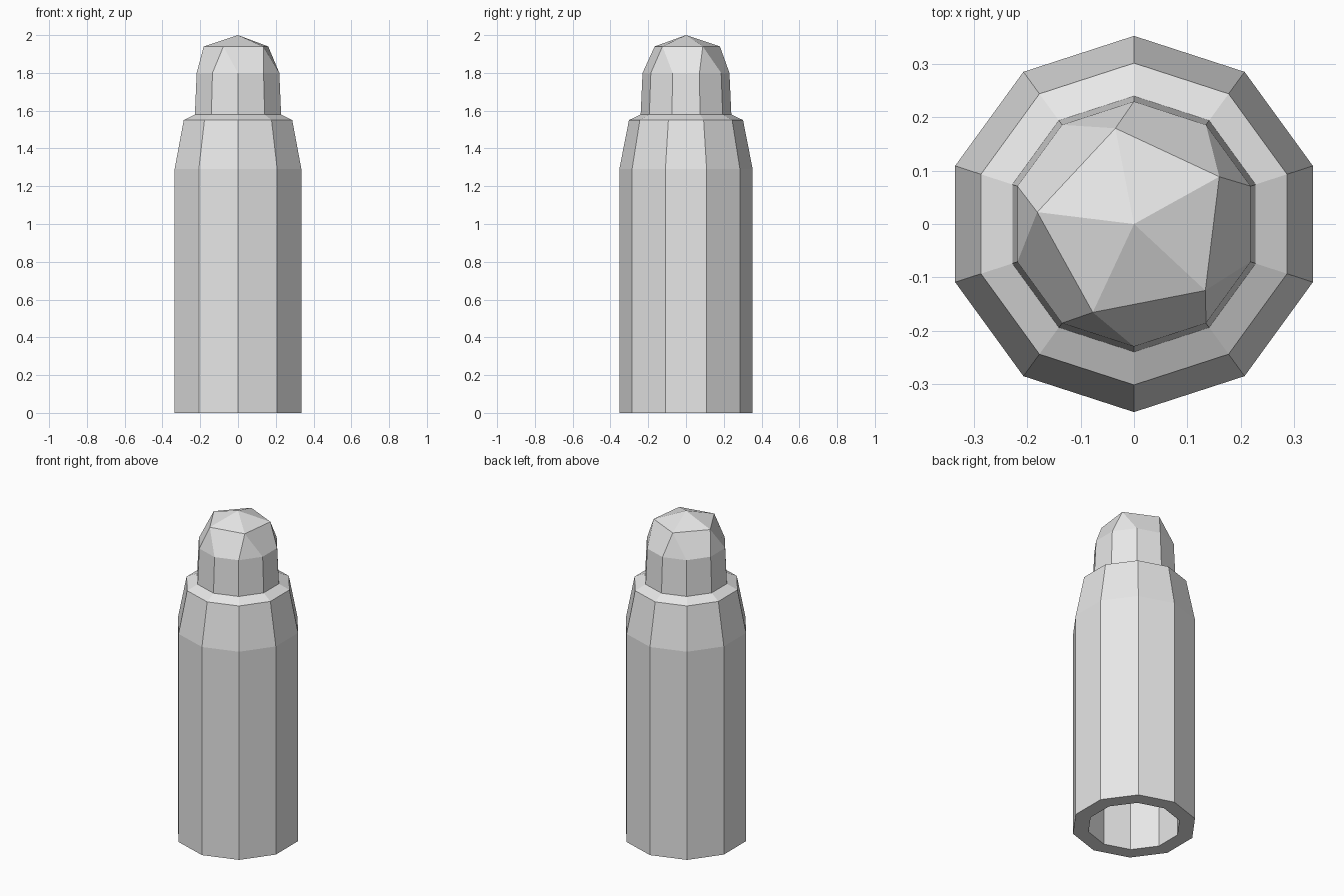
import bpy, bmesh
from math import sin, cos, radians

SIDES = 10

cube = bpy.data.objects.get("Cube")
if cube:
    bpy.data.objects.remove(cube, do_unlink=True)

grey = bpy.data.materials.new("light_grey")
grey.use_nodes = True
grey.diffuse_color = (0.8, 0.8, 0.8, 1)
grey.node_tree.nodes["Principled BSDF"].inputs["Base Color"].default_value = (0.8, 0.8, 0.8, 1)


def ring(bm, radius, z, count=SIDES, start=90):
    """Regular polygon of vertices, counter-clockwise from the start angle."""
    angles = [radians(start + 360 * i / count) for i in range(count)]
    return [bm.verts.new((radius * cos(a), radius * sin(a), z)) for a in angles]


def bridge(bm, low, high):
    n = len(low)
    for i in range(n):
        j = (i + 1) % n
        bm.faces.new((low[i], low[j], high[j], high[i]))


def loft(bm, profile):
    rings = [ring(bm, r, z) for r, z in profile]
    for low, high in zip(rings, rings[1:]):
        bridge(bm, low, high)
    return rings


def finish(bm, name):
    mesh = bpy.data.meshes.new(name)
    bmesh.ops.recalc_face_normals(bm, faces=bm.faces)
    bm.to_mesh(mesh)
    bm.free()
    mesh.materials.append(grey)
    obj = bpy.data.objects.new(name, mesh)
    bpy.context.collection.objects.link(obj)
    return obj


# Hollow body: cavity wall, bottom rim, outer wall, tapered shoulder, ledge
bm = bmesh.new()
rings = loft(bm, [(0.263, 1.25), (0.263, 0), (0.353, 0),
                  (0.353, 1.29), (0.302, 1.55), (0.24, 1.58)])
bm.faces.new(rings[0])
bm.faces.new(rings[-1])
finish(bm, "body")

# Tip: ten-sided collar, faceted dome narrowing to a twisted five-sided point
bm = bmesh.new()
collar = loft(bm, [(0.24, 1.58), (0.23, 1.8)])[-1]
crown = ring(bm, 0.183, 1.94, SIDES // 2, 101)
apex = bm.verts.new((0, 0, 2))
for i, v in enumerate(crown):
    nxt = crown[(i + 1) % len(crown)]
    a, b, c = (collar[(2 * i + k) % SIDES] for k in range(3))
    bm.faces.new((a, b, v))
    bm.faces.new((b, c, nxt, v))
    bm.faces.new((v, nxt, apex))
finish(bm, "tip")
